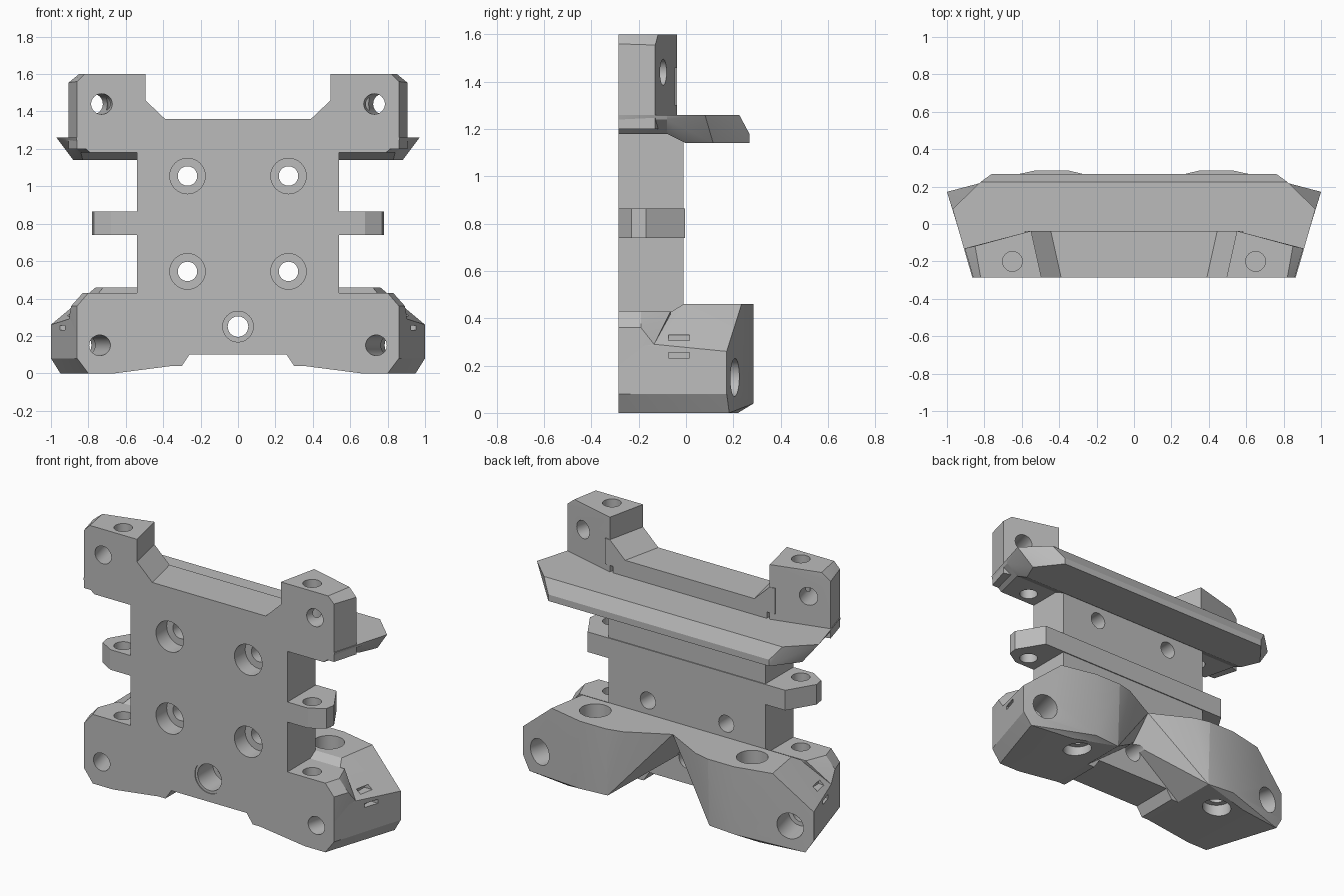
import bpy, bmesh, math
from mathutils import Vector

cube = bpy.data.objects.get("Cube")
if cube:
    bpy.data.objects.remove(cube, do_unlink=True)

grey = bpy.data.materials.new("plain grey")
grey.use_nodes = True
GREY = (0.5, 0.5, 0.5, 1)
grey.diffuse_color = GREY
grey.node_tree.nodes["Principled BSDF"].inputs["Base Color"].default_value = GREY

FRONT, BACK = -0.285, -0.01
parts = []
cutters = bpy.data.collections.new("hole_cutters")
bpy.context.scene.collection.children.link(cutters)


def finish(name, bm, cutter=False):
    bmesh.ops.recalc_face_normals(bm, faces=bm.faces)
    mesh = bpy.data.meshes.new(name)
    bm.to_mesh(mesh)
    bm.free()
    ob = bpy.data.objects.new(name, mesh)
    if cutter:
        ob.hide_render = True
        cutters.objects.link(ob)
    else:
        mesh.materials.append(grey)
        bpy.context.scene.collection.objects.link(ob)
        parts.append(ob)
    return ob


def flip(points):
    return [(-x, y, z) for x, y, z in points]


def hull(name, points, cutter=False):
    """Convex block around a few corner points."""
    bm = bmesh.new()
    verts = [bm.verts.new(p) for p in points]
    res = bmesh.ops.convex_hull(bm, input=verts)
    extra = {g for key in ("geom_interior", "geom_unused") for g in res[key]
             if isinstance(g, bmesh.types.BMVert)}
    bmesh.ops.delete(bm, geom=list(extra), context="VERTS")
    bmesh.ops.dissolve_limit(bm, angle_limit=0.01, verts=bm.verts, edges=bm.edges)
    return finish(name, bm, cutter)


def pair(name, points, cutter=False):
    hull("left_" + name, points, cutter)
    hull("right_" + name, flip(points), cutter)


def whole(name, points):
    hull(name, points + flip(points))


def hole(start, direction, steps):
    """Stepped round cutter: steps are (radius, length)."""
    bm = bmesh.new()
    turn = Vector(direction).to_track_quat("Z", "Y")
    rings, depth, n = [], 0, 32
    for radius, length in steps:
        for d in (depth, depth + length):
            rings.append([bm.verts.new(Vector(start) + turn @ Vector(
                (radius * math.cos(math.tau * i / n), radius * math.sin(math.tau * i / n), d)))
                for i in range(n)])
        depth += length
    for a, b in zip(rings, rings[1:]):
        for i in range(n):
            j = (i + 1) % n
            bm.faces.new((a[i], a[j], b[j], b[i]))
    bm.faces.new(rings[0])
    bm.faces.new(rings[-1])
    finish("hole_cutter", bm, True)


# Main plate with the raised notch along its lower edge
half = [(0.26, 0.1), (0.3, 0.04), (0.54, 0.04), (0.54, 1.25)]
outline = half + [(-x, z) for x, z in reversed(half)]
bm = bmesh.new()
face = bm.faces.new([bm.verts.new((x, FRONT, z)) for x, z in outline])
ext = bmesh.ops.extrude_face_region(bm, geom=[face])
bmesh.ops.translate(bm, vec=(0, BACK - FRONT, 0),
                    verts=[v for v in ext["geom"] if isinstance(v, bmesh.types.BMVert)])
finish("main_plate", bm)

# Cross bar whose ends form the side tabs
whole("tab_bar", [(x, y, z) for z in (0.74, 0.865) for x, y in
                  ((0.68, FRONT), (0.77, -0.23), (0.78, -0.17), (0.68, -0.004))])

# Upper rail and flange
whole("top_rail", [(x, y, z) for z in (1.2, 1.36) for x, y in ((0.53, FRONT), (0.53, -0.037))])
whole("flange_front", [(0.865, FRONT, 1.26), (0.86, FRONT, 1.24), (0.79, FRONT, 1.18),
                       (0.924, -0.08, 1.26), (0.915, -0.08, 1.24), (0.84, -0.08, 1.18)])
whole("flange_back", [(0.924, -0.08, 1.26), (0.97, 0.08, 1.26), (0.82, 0.225, 1.26),
                      (0.915, -0.08, 1.24), (0.84, -0.08, 1.18), (0.83, 0, 1.14),
                      (0.88, 0.115, 1.14), (0.76, 0.268, 1.14), (0.76, 0.268, 1.18)])

# Upper ears and the ramps leading up to them
pair("ear", [(0.495, FRONT, 1.2), (0.86, FRONT, 1.2), (0.905, -0.13, 1.2), (0.55, -0.037, 1.2),
             (0.86, FRONT, 1.56), (0.905, -0.13, 1.555), (0.495, FRONT, 1.6),
             (0.82, FRONT, 1.6), (0.85, -0.118, 1.6), (0.55, -0.037, 1.6)])
pair("ear_ramp", [(x + s, y, z) for y, s in ((FRONT, 0), (-0.037, 0.055))
                  for x, z in ((0.39, 1.36), (0.495, 1.46), (0.53, 1.46), (0.53, 1.3), (0.39, 1.3))])

# Lower lobes, their front pads and the saddle between them
pair("lower_lobe", [
    (0.35, BACK, 0.46), (0.72, BACK, 0.46), (0.76, 0.235, 0.46), (0.53, 0.286, 0.46),
    (0.35, 0.286, 0.46), (1, 0.172, 0.26), (0.905, -0.135, 0.29), (0.86, FRONT, 0.29),
    (1, 0.172, 0.08), (0.86, FRONT, 0.08), (0.8, FRONT, 0), (0.95, 0.183, 0), (0.66, FRONT, 0),
    (0.66, 0.22, 0), (0.62, FRONT, 0.04), (0.35, FRONT, 0.04), (0.35, FRONT, 0.29),
    (0.35, 0.27, 0.04), (0.53, 0.286, 0.04)])
pair("lower_pad", [
    (0.4, FRONT, 0.2), (0.86, FRONT, 0.2), (0.86, FRONT, 0.36), (0.8, FRONT, 0.43),
    (0.4, FRONT, 0.43), (0.892, -0.19, 0.36), (0.83, -0.19, 0.43), (0.905, -0.135, 0.29),
    (0.78, -0.065, 0.43), (0.4, -0.065, 0.43), (0.4, -0.065, 0.2)])
pair("saddle", [
    (0, BACK, 0.46), (0, 0.13, 0.46), (0.25, 0.262, 0.46), (0.35, 0.286, 0.46), (0.35, BACK, 0.46),
    (0, BACK, 0.31), (0.35, 0.27, 0.04), (0.35, BACK, 0.04), (0.28, 0.15, 0.1)])

# Counterbored screw holes and the larger middle hole
for x in (-0.27, 0.27):
    for z in (0.545, 1.055):
        hole((x, -0.3, z), (0, 1, 0), [(0.095, 0.12), (0.052, 0.3)])
hole((0, -0.3, 0.25), (0, 1, 0), [(0.098, 0.02), (0.082, 0.15), (0.055, 0.5)])

# Slanted corner holes, upright rod holes, lobe bores and tiny slots
for s in (-1, 1):
    hole((s * 0.72, -0.32, 1.44), (s * 0.25, 1, 0), [(0.055, 0.5)])
    hole((s * 0.73, -0.32, 0.15), (s * 0.25, 1, 0), [(0.055, 0.36), (0.08, 0.4)])
    hole((s * 0.65, -0.2, 0.22), (0, 0, 1), [(0.053, 1.5)])
    hole((s * 0.54, 0.12, -0.05), (0, 0, 1), [(0.085, 0.13), (0.05, 0.17), (0.09, 0.4)])
for cx, cz in ((0.94, 0.243), (0.9, 0.318)):
    pair("slot_cutter", [(cx + i * 0.04, -0.03 + j * 0.045, cz + k * 0.012)
                         for i in (-1, 1) for j in (-1, 1) for k in (-1, 1)], True)

# Cut every part, then drop the cutters
for ob in parts:
    mod = ob.modifiers.new("holes", "BOOLEAN")
    mod.operation, mod.solver = "DIFFERENCE", "EXACT"
    mod.operand_type, mod.collection = "COLLECTION", cutters
deps = bpy.context.evaluated_depsgraph_get()
baked = [bpy.data.meshes.new_from_object(ob.evaluated_get(deps)) for ob in parts]
for ob, mesh in zip(parts, baked):
    ob.modifiers.clear()
    ob.data = mesh
    mesh.materials.clear()
    mesh.materials.append(grey)
for ob in list(cutters.objects):
    bpy.data.objects.remove(ob, do_unlink=True)
bpy.data.collections.remove(cutters)

bpy.ops.object.select_all(action="DESELECT")
for ob in parts:
    ob.select_set(True)
bpy.context.view_layer.objects.active = parts[0]
bpy.ops.object.shade_smooth_by_angle(angle=math.radians(20))
